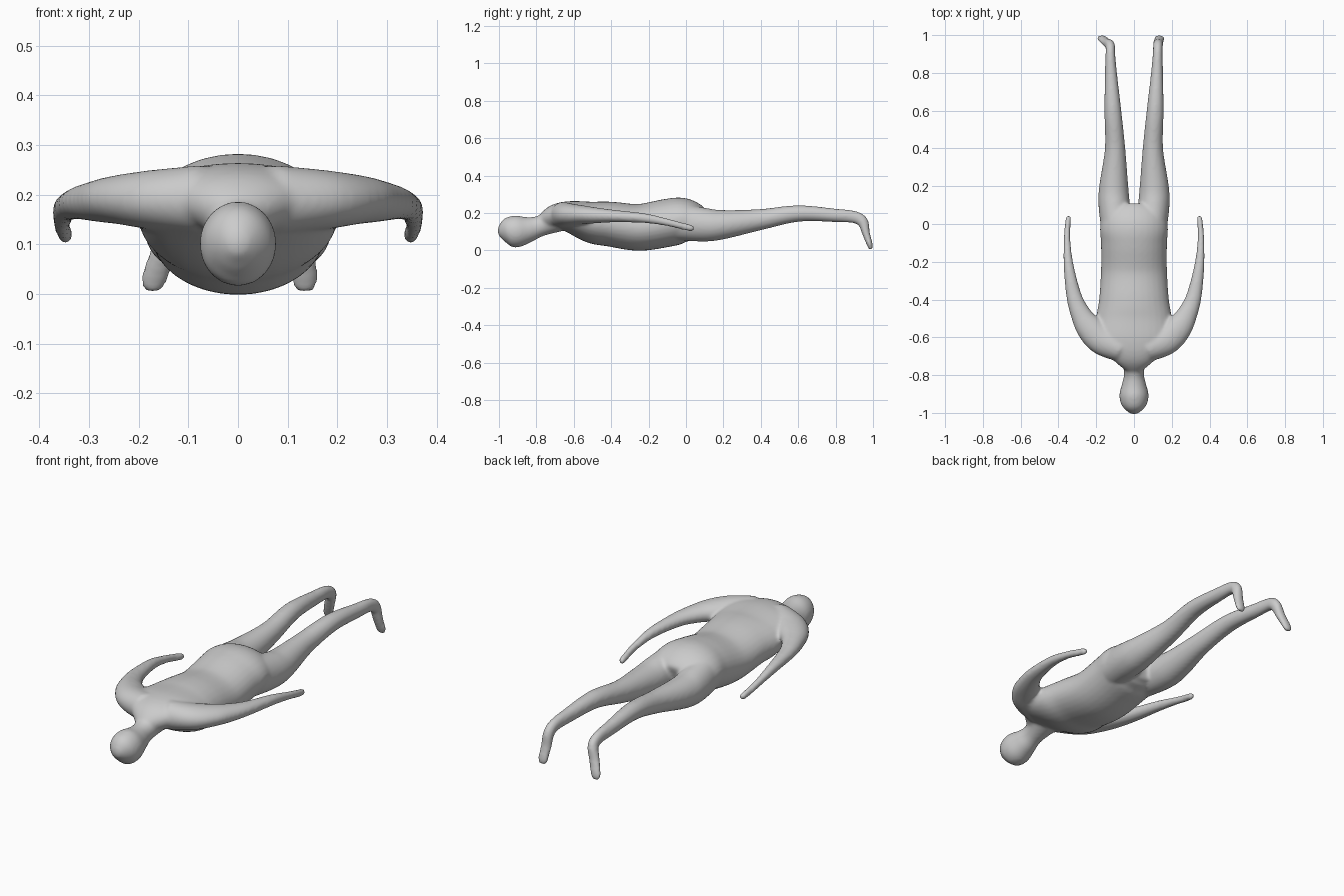
import bpy, bmesh, math
from mathutils import Vector

if "Cube" in bpy.data.objects:
    bpy.data.objects.remove(bpy.data.objects["Cube"])

SIDES = 32


def spline(a, b, c, d, t):
    """Catmull-Rom blend between b and c."""
    return [0.5 * (2 * q + (r - p) * t + (2 * p - 5 * q + 4 * r - s) * t * t
                   + (3 * q - p - 3 * r + s) * t ** 3) for p, q, r, s in zip(a, b, c, d)]


def limb(bm, stations, side=1, steps=6):
    """Closed tube through stations of (x, y, z, half width, half thickness)."""
    st = [(side * s[0],) + tuple(s[1:]) for s in stations]
    pts = []
    for i in range(len(st) - 1):
        a, d = st[max(i - 1, 0)], st[min(i + 2, len(st) - 1)]
        pts += [spline(a, st[i], st[i + 1], d, k / steps) for k in range(steps)]
    pts.append(list(st[-1]))
    rings = []
    for i, p in enumerate(pts):
        tangent = (Vector(pts[min(i + 1, len(pts) - 1)][:3]) - Vector(pts[max(i - 1, 0)][:3])).normalized()
        wide = Vector((1, 0, 0))
        wide = (wide - tangent * wide.dot(tangent)).normalized()
        thick = tangent.cross(wide)
        ring = []
        for k in range(SIDES):
            a = 2 * math.pi * k / SIDES
            ring.append(bm.verts.new(Vector(p[:3]) + wide * math.cos(a) * max(p[3], 0.003)
                                     + thick * math.sin(a) * max(p[4], 0.003)))
        rings.append(ring)
    faces = [bm.faces.new(rings[0]), bm.faces.new(rings[-1])]
    for r, s in zip(rings, rings[1:]):
        for k in range(SIDES):
            n = (k + 1) % SIDES
            faces.append(bm.faces.new((r[k], r[n], s[n], s[k])))
    bmesh.ops.recalc_face_normals(bm, faces=faces)


bm = bmesh.new()

# torso, from collar to seat
limb(bm, [(0, -.76, .14, .05, .05), (0, -.70, .18, .13, .065), (0, -.62, .18, .20, .085),
          (0, -.50, .15, .20, .112), (0, -.40, .14, .185, .12), (0, -.25, .123, .175, .125),
          (0, -.10, .147, .175, .128), (0, -.02, .16, .18, .122), (0, .05, .152, .165, .10),
          (0, .09, .14, .11, .07)])

# neck and head
limb(bm, [(0, -.68, .165, .08, .065), (0, -.78, .13, .053, .056), (0, -.84, .112, .062, .068),
          (0, -.90, .102, .077, .085), (0, -.95, .10, .07, .077), (0, -.985, .092, .042, .046),
          (0, -1.003, .085, .012, .012)])

# arms, swept back beside the body
for side in (1, -1):
    limb(bm, [(.07, -.66, .19, .07, .07), (.17, -.615, .19, .078, .06), (.235, -.55, .19, .072, .05),
              (.28, -.48, .187, .055, .042), (.318, -.38, .183, .041, .033), (.346, -.22, .172, .027, .026),
              (.354, -.10, .15, .019, .02), (.352, -.02, .13, .016, .019), (.347, .03, .118, .015, .017),
              (.345, .045, .115, .008, .009)], side)

# legs with the feet bent down; the left foot splays outward
for side, splay in ((1, 0), (-1, .035)):
    limb(bm, [(.09, -.05, .155, .08, .10), (.105, .10, .137, .083, .09), (.107, .20, .138, .077, .078),
              (.10, .40, .165, .054, .056), (.112, .60, .197, .045, .044), (.122, .80, .187, .032, .036),
              (.125, .90, .178, .026, .033), (.127, .945, .152, .026, .03),
              (.130 + splay * .5, .963, .09, .027, .021), (.134 + splay, .983, .03, .027, .016),
              (.135 + splay, .988, .004, .018, .01)], side)

mesh = bpy.data.meshes.new("body")
bm.to_mesh(mesh)
bm.free()
body = bpy.data.objects.new("body", mesh)
bpy.context.collection.objects.link(body)

# fuse the limbs into one skin and soften the joins
fuse = body.modifiers.new("fuse", 'REMESH')
fuse.mode = 'VOXEL'
fuse.voxel_size = 0.008
fuse.use_smooth_shade = True
soften = body.modifiers.new("soften", 'SMOOTH')
soften.factor = 0.5
soften.iterations = 10
